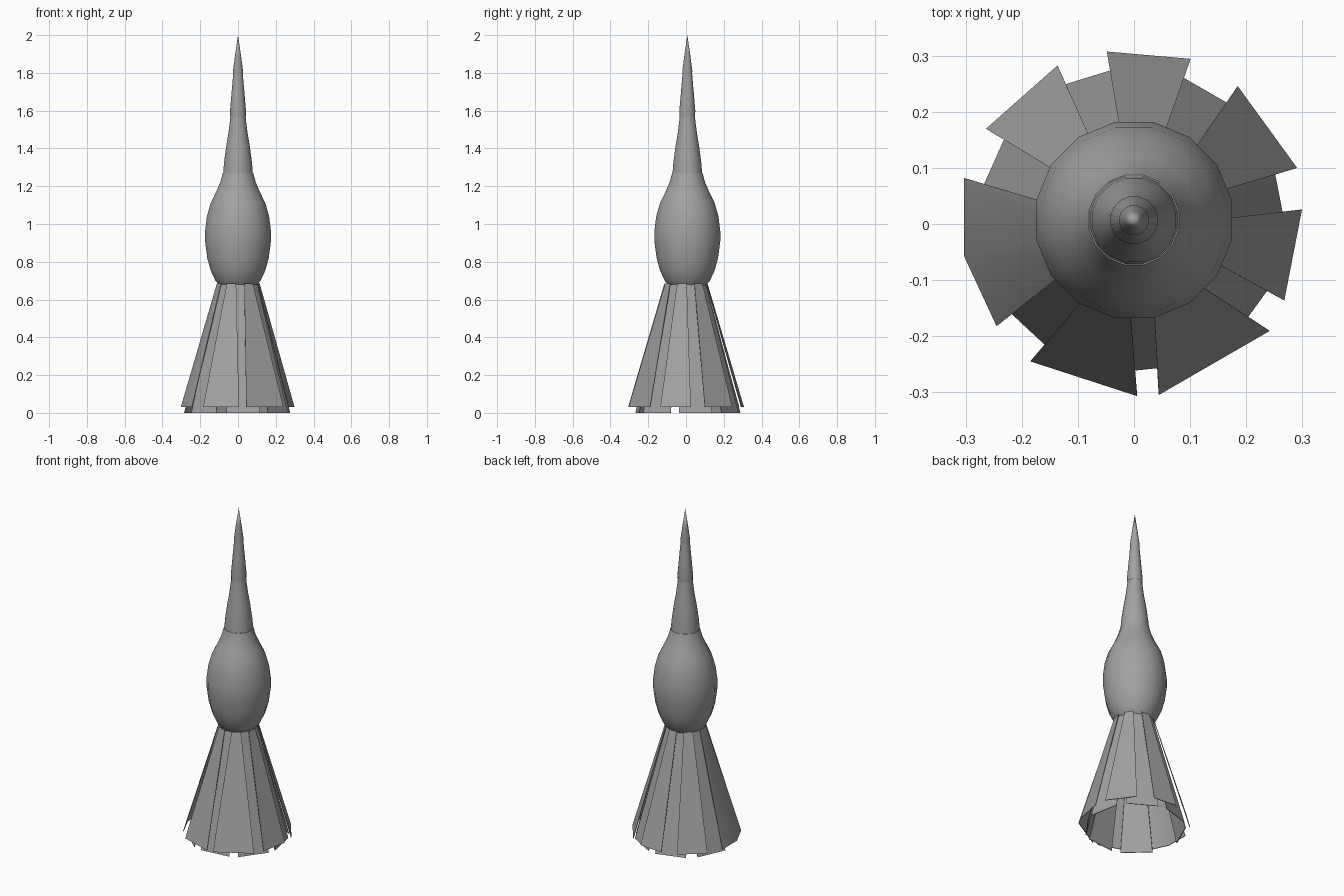
import bpy, bmesh, math
from mathutils import Vector

if "Cube" in bpy.data.objects:
    bpy.data.objects.remove(bpy.data.objects["Cube"])

grey = bpy.data.materials.new("stone grey")
grey.diffuse_color = (0.36, 0.36, 0.36, 1)
grey.use_nodes = True
grey.node_tree.nodes["Principled BSDF"].inputs["Base Color"].default_value = grey.diffuse_color


def finish(name, bm, angle=40):
    bmesh.ops.recalc_face_normals(bm, faces=bm.faces)
    me = bpy.data.meshes.new(name)
    bm.to_mesh(me)
    bm.free()
    me.materials.append(grey)
    ob = bpy.data.objects.new(name, me)
    bpy.context.collection.objects.link(ob)
    bpy.ops.object.select_all(action='DESELECT')
    ob.select_set(True)
    bpy.context.view_layer.objects.active = ob
    bpy.ops.object.shade_smooth_by_angle(angle=math.radians(angle))
    return ob


def lathe(name, profile, n=16):
    """Closed round part from (radius, height) pairs."""
    bm = bmesh.new()
    rings = []
    for r, z in profile:
        if r == 0:
            rings.append([bm.verts.new((0, 0.007, z))] * n)
            continue
        rings.append([bm.verts.new((r * math.cos((i + .5) * math.tau / n),
                                    0.007 + r * math.sin((i + .5) * math.tau / n), z))
                      for i in range(n)])
    for a, b in zip(rings, rings[1:]):
        for i in range(n):
            j = (i + 1) % n
            quad = list(dict.fromkeys((a[i], a[j], b[j], b[i])))
            bm.faces.new(quad)
    for ring in (rings[0], rings[-1]):
        if ring[0] is not ring[1]:
            bm.faces.new(ring)
    return finish(name, bm)


def panel(name, low, high, z0, z1, thick=0.004):
    """Thin sloping panel between a lower and an upper row of (x, y) points."""
    bm = bmesh.new()
    inward = [-Vector((x, y, 0)).normalized() * thick for x, y in low]
    rows = []
    for pts, z in ((low, z0), (high, z1)):
        outer = [Vector((x, y, z)) for x, y in pts]
        rows.append([bm.verts.new(p) for p in outer])
        rows.append([bm.verts.new(p + d) for p, d in zip(outer, inward)])
    lo, li, ho, hi = rows
    for i in range(len(low) - 1):
        for a, b in ((lo, ho), (li, hi), (lo, li), (ho, hi)):
            bm.faces.new((a[i], a[i + 1], b[i + 1], b[i]))
    for i in (0, -1):
        bm.faces.new((lo[i], li[i], hi[i], ho[i]))
    return finish(name, bm)


def chord(deg, dist, width):
    """Ends of a straight edge facing the given direction."""
    a = math.radians(deg)
    c, s = math.cos(a), math.sin(a)
    return [(dist * c - t * s, dist * s + t * c) for t in (-width / 2, width / 2)]


# Bulb and the stacked spire above it
lathe("bulb", [(0.10, 0.675), (0.122, 0.70), (0.148, 0.755), (0.166, 0.82), (0.178, 0.91),
               (0.178, 0.96), (0.168, 1.04), (0.148, 1.11), (0.118, 1.17), (0.096, 1.22),
               (0.082, 1.27)])
lathe("neck", [(0.081, 1.25), (0.076, 1.32), (0.064, 1.41), (0.052, 1.48), (0.043, 1.55),
               (0.037, 1.61)])
lathe("spire", [(0.042, 1.57), (0.043, 1.60), (0.036, 1.68), (0.029, 1.76), (0.024, 1.82)])
lathe("tip", [(0.025, 1.785), (0.027, 1.81), (0.015, 1.90), (0, 2.0)])

# Outer skirt panels: direction, distance and width at the lower edge
outer = [(85, 0.302, 0.15), (36, 0.294, 0.18), (-11, 0.289, 0.165),
         (-60, 0.286, 0.228), (-108, 0.29, 0.20), (131.5, 0.302, 0.17)]
for deg, dist, width in outer:
    panel("outer_panel", chord(deg, dist, width), chord(deg, 0.112, 0.052), 0.03, 0.685)

# Bent outer panel on the left
panel("bent_panel", [(-0.303, 0.082), (-0.303, -0.057), (-0.245, -0.182)],
      [(-0.112, 0.025), (-0.112, -0.015), (-0.09, -0.06)], 0.03, 0.685)

# Inner skirt panels filling the gaps
inner = [(60, 0.27), (11, 0.264), (-36, 0.262), (-84, 0.26), (-133, 0.266),
         (156, 0.273), (107, 0.274)]
for deg, dist in inner:
    panel("inner_panel", chord(deg, dist, 0.18), chord(deg, 0.103, 0.065), 0.0, 0.68)
